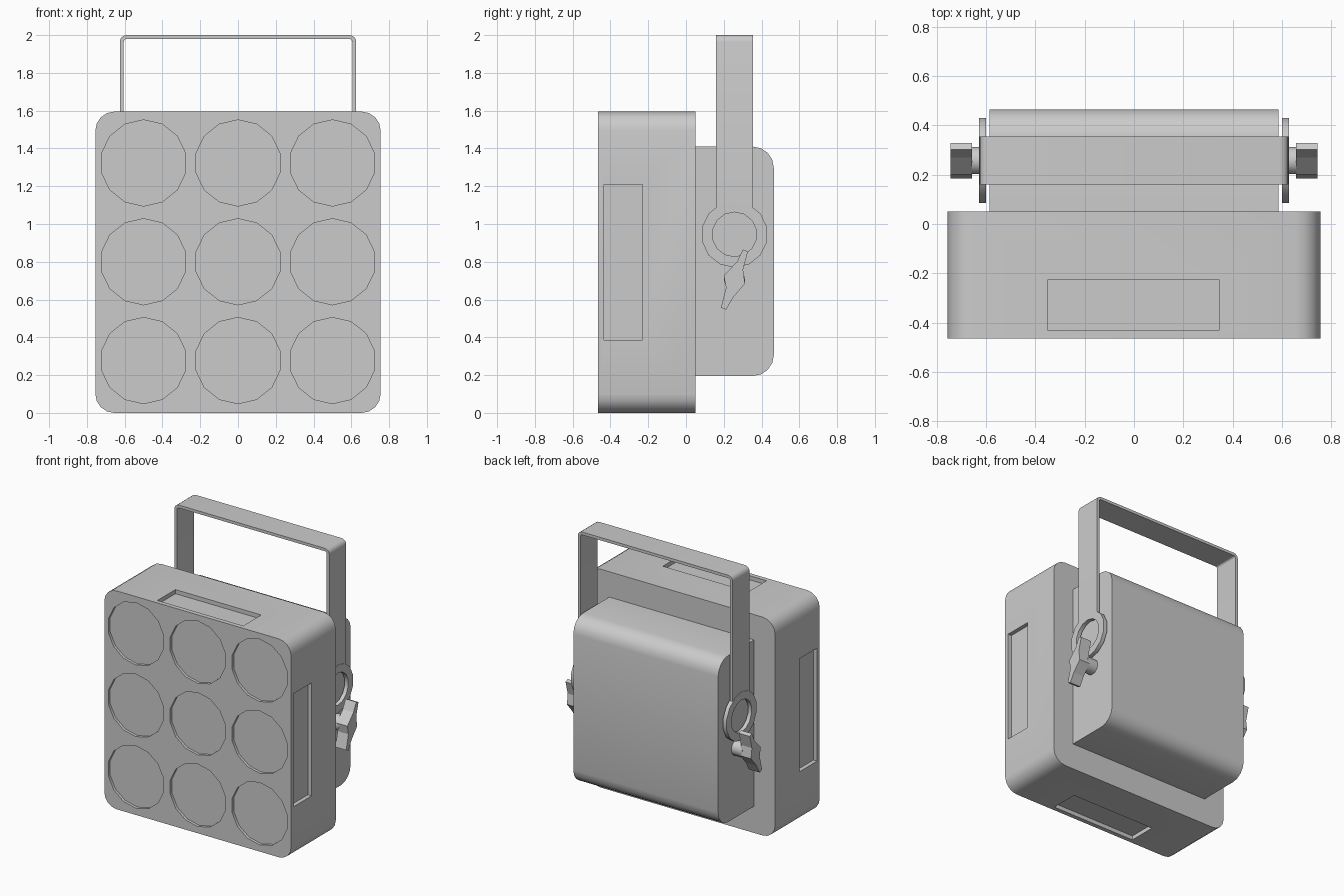
import bpy, bmesh
from math import sin, cos, pi, radians

if "Cube" in bpy.data.objects:
    bpy.data.objects.remove(bpy.data.objects["Cube"])


def place(axis, p, q, a):
    return {'x': (a, p, q), 'y': (p, a, q), 'z': (p, q, a)}[axis]


def add_prism(bm, axis, pts, a, b):
    lo = [bm.verts.new(place(axis, p, q, a)) for p, q in pts]
    hi = [bm.verts.new(place(axis, p, q, b)) for p, q in pts]
    bm.faces.new(lo)
    bm.faces.new(hi)
    n = len(pts)
    for i in range(n):
        j = (i + 1) % n
        bm.faces.new((lo[i], lo[j], hi[j], hi[i]))


def finish(name, bm, smooth=True):
    bmesh.ops.recalc_face_normals(bm, faces=bm.faces)
    mesh = bpy.data.meshes.new(name)
    bm.to_mesh(mesh)
    bm.free()
    ob = bpy.data.objects.new(name, mesh)
    bpy.context.collection.objects.link(ob)
    if smooth:
        smooth_by_angle(ob)
    return ob


def smooth_by_angle(ob):
    bpy.ops.object.select_all(action='DESELECT')
    ob.select_set(True)
    bpy.context.view_layer.objects.active = ob
    bpy.ops.object.shade_smooth_by_angle(angle=radians(32))


def prism(name, axis, pts, a, b, smooth=True):
    bm = bmesh.new()
    add_prism(bm, axis, pts, a, b)
    return finish(name, bm, smooth)


def ring_pts(cx, cy, r, n):
    return [(cx + r * sin(2 * pi * i / n), cy + r * cos(2 * pi * i / n)) for i in range(n)]


def rect(x0, x1, y0, y1):
    return [(x0, y0), (x1, y0), (x1, y1), (x0, y1)]


def arc(cx, cy, r, start, seg=4):
    return [(cx + r * cos(start + pi / 2 * i / seg), cy + r * sin(start + pi / 2 * i / seg))
            for i in range(seg + 1)]


# front housing with rounded corners
W, H, R = 0.755, 1.595, 0.1
outline = (arc(W - R, H - R, R, 0) + arc(-W + R, H - R, R, pi / 2)
           + arc(-W + R, R, R, pi) + arc(W - R, R, R, 1.5 * pi))
housing = prism("front_housing", 'y', outline, -0.465, 0.05, False)

# cutter: nine lens recesses and four side pockets
bm = bmesh.new()
for cx in (-0.5, 0, 0.5):
    for cz in (0.277, 0.8, 1.323):
        add_prism(bm, 'y', ring_pts(cx, cz, 0.228, 14), -0.5, -0.445)
D = 0.03
for s in (-1, 1):
    add_prism(bm, 'x', rect(-0.435, -0.23, 0.385, 1.21), s * (W - D), s * (W + 0.05))
for z0, z1 in ((-0.05, D), (H - D, H + 0.05)):
    add_prism(bm, 'z', rect(-0.348, 0.345, -0.432, -0.225), z0, z1)
cutter = finish("recess_cutter", bm, False)
cutter.hide_render = True
mod = housing.modifiers.new("recesses", 'BOOLEAN')
mod.operation = 'DIFFERENCE'
mod.solver = 'EXACT'
mod.object = cutter
bpy.context.view_layer.objects.active = housing
bpy.ops.object.modifier_apply(modifier=mod.name)
bpy.data.objects.remove(cutter)
smooth_by_angle(housing)

# rear housing, rounded along its two back edges
back = ([(0.05, 0.195)] + arc(0.353, 0.307, 0.112, 1.5 * pi)
        + arc(0.353, 1.298, 0.112, 0) + [(0.05, 1.41)])
prism("rear_housing", 'x', back, -0.585, 0.585)

# U-shaped yoke strap
outer = [(0.626, 1.07)] + arc(0.59, 1.964, 0.036, 0) + arc(-0.59, 1.964, 0.036, pi / 2) + [(-0.626, 1.07)]
inner = [(-0.605, 1.07)] + arc(-0.59, 1.964, 0.015, pi / 2)[::-1] + arc(0.59, 1.964, 0.015, 0)[::-1] + [(0.605, 1.07)]
prism("yoke", 'y', outer + inner, 0.16, 0.355)

# wing outline of the clamp knob (y, z)
wing = [(0.302, 0.865), (0.27, 0.80), (0.20, 0.727), (0.212, 0.663), (0.185, 0.557),
        (0.212, 0.546), (0.249, 0.61), (0.312, 0.684), (0.302, 0.759), (0.328, 0.854)]

for side, s in (("left", -1), ("right", 1)):
    # yoke end ring
    bm = bmesh.new()
    n = 14
    loops = [[bm.verts.new(place('x', p, q, s * x)) for p, q in ring_pts(0.257, 0.945, r, n)]
             for r, x in ((0.176, 0.6), (0.176, 0.629), (0.118, 0.629), (0.118, 0.6))]
    for k in range(4):
        a, b = loops[k], loops[(k + 1) % 4]
        for i in range(n):
            j = (i + 1) % n
            bm.faces.new((a[i], a[j], b[j], b[i]))
    finish(side + "_yoke_ring", bm)
    # clamp stem and wing knob
    prism(side + "_knob_stem", 'x', ring_pts(0.257, 0.706, 0.056, 14), s * 0.58, s * 0.67)
    prism(side + "_wing_knob", 'x', wing, s * 0.657, s * 0.744, False)
